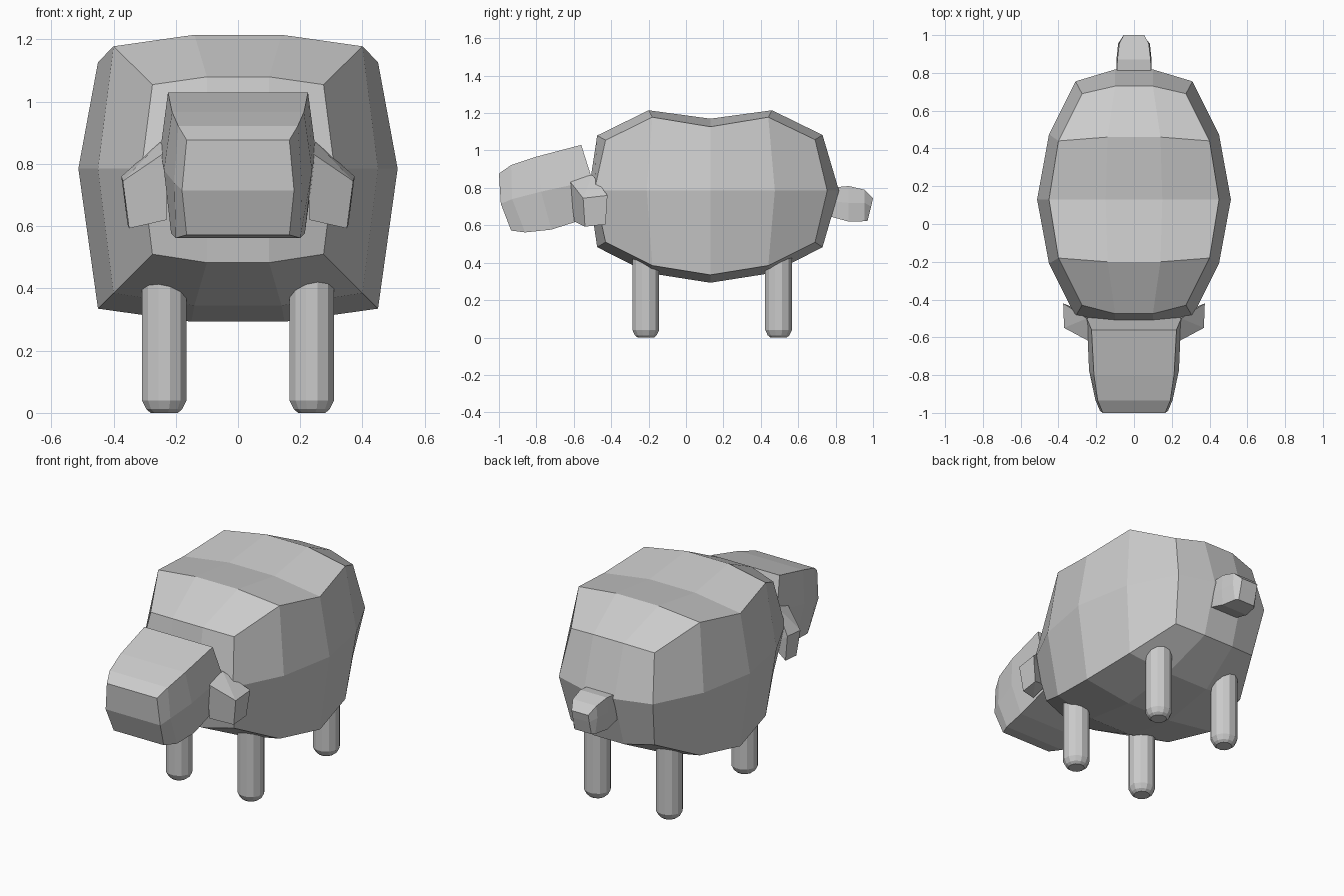
import bpy, bmesh, math

if "Cube" in bpy.data.objects:
    bpy.data.objects.remove(bpy.data.objects["Cube"])


def finish(name, bm):
    bmesh.ops.recalc_face_normals(bm, faces=bm.faces[:])
    me = bpy.data.meshes.new(name)
    bm.to_mesh(me)
    bm.free()
    ob = bpy.data.objects.new(name, me)
    bpy.context.collection.objects.link(ob)
    return ob


def loft(bm, sections):
    """Skin closed rings of (x, y, z) points; returns the vertex rings."""
    rings = [[bm.verts.new(p) for p in s] for s in sections]
    for a, b in zip(rings, rings[1:]):
        for i in range(len(a)):
            j = (i + 1) % len(a)
            bm.faces.new((a[i], a[j], b[j], b[i]))
    return rings


def mirrored(half):
    return half + [(-x, y, z) for x, y, z in reversed(half)]


def hex_loft(name, halves):
    """Six-sided loft with two-quad ends."""
    bm = bmesh.new()
    rings = loft(bm, [mirrored(h) for h in halves])
    for r in (rings[0], rings[-1]):
        bm.faces.new((r[0], r[1], r[4], r[5]))
        bm.faces.new((r[1], r[2], r[3], r[4]))
    return finish(name, bm)


# Woolly body: stations hold y and x for crown, shoulder and flank, then z values
MID = 0.785
stations = [
    (-0.475, -0.43, -0.49, 0.10, 0.275, 0.31, 1.08, 1.055, 0.51, 0.483),
    (-0.20, -0.18, -0.21, 0.14, 0.40, 0.45, 1.215, 1.178, 0.385, 0.345),
    (0.13, 0.13, 0.13, 0.15, 0.45, 0.513, 1.17, 1.127, 0.335, 0.293),
    (0.46, 0.44, 0.475, 0.14, 0.40, 0.45, 1.215, 1.178, 0.385, 0.345),
    (0.73, 0.69, 0.755, 0.10, 0.275, 0.31, 1.083, 1.058, 0.51, 0.483),
]
bm = bmesh.new()
rings = loft(bm, [mirrored([(xm, ym, tm), (xe, ye, te), (xw, yw, MID),
                            (xe, ye, be), (xm, ym, lo)])
                  for ym, ye, yw, xm, xe, xw, tm, te, be, lo in stations])
for r, y in ((rings[0], -0.52), (rings[-1], 0.818)):
    c, d = bm.verts.new((0.1, y, MID)), bm.verts.new((-0.1, y, MID))
    for f in ((r[0], r[1], r[2], c), (c, r[2], r[3], r[4]), (r[0], c, d, r[9]),
              (c, r[4], r[5], d), (r[9], d, r[7], r[8]), (d, r[5], r[6], r[7])):
        bm.faces.new(f)
finish("body", bm)

# Head tapering to the muzzle
hex_loft("head", [
    [(0.225, -0.56, 1.03), (0.25, -0.50, 0.84), (0.215, -0.46, 0.66)],
    [(0.212, -0.80, 0.967), (0.238, -0.775, 0.78), (0.215, -0.72, 0.577)],
    [(0.192, -0.935, 0.922), (0.205, -0.93, 0.74), (0.20, -0.86, 0.562)],
    [(0.165, -1.0, 0.877), (0.18, -0.99, 0.715), (0.165, -0.935, 0.572)],
])

# Stubby tail
hex_loft("tail", [
    [(0.092, 0.76, 0.80), (0.095, 0.76, 0.73), (0.092, 0.76, 0.65)],
    [(0.088, 0.87, 0.81), (0.093, 0.87, 0.72), (0.088, 0.87, 0.62)],
    [(0.078, 0.955, 0.79), (0.084, 0.955, 0.72), (0.07, 0.955, 0.622)],
    [(0.055, 1.0, 0.745), (0.055, 0.99, 0.70), (0.055, 0.97, 0.622)],
])

# Drooping ears
ear = [(0.375, -0.42, 0.76), (0.37, -0.55, 0.745), (0.35, -0.54, 0.593),
       (0.355, -0.43, 0.605), (0.23, -0.625, 0.84), (0.25, -0.50, 0.87),
       (0.23, -0.597, 0.62), (0.23, -0.48, 0.65)]
for side, sx in (("left", -1), ("right", 1)):
    bm = bmesh.new()
    for x, y, z in ear:
        bm.verts.new((x * sx, y, z))
    bmesh.ops.convex_hull(bm, input=bm.verts[:])
    bmesh.ops.dissolve_limit(bm, angle_limit=math.radians(3), verts=bm.verts[:],
                             edges=bm.edges[:])
    finish(side + "_ear", bm)

# Peg legs with rounded feet
for end, y in (("front", -0.215), ("back", 0.495)):
    for side, x in (("left", -0.237), ("right", 0.237)):
        bm = bmesh.new()
        prof = [(0.045, 0.0), (0.06, 0.012), (0.074, 0.04), (0.074, 0.5)]
        rings = loft(bm, [[(x + r * math.cos((i + 0.5) * math.tau / 12),
                            y + r * math.sin((i + 0.5) * math.tau / 12), z)
                           for i in range(12)] for r, z in prof])
        bm.faces.new(rings[0])
        bm.faces.new(rings[-1])
        finish(f"{end}_{side}_leg", bm)
